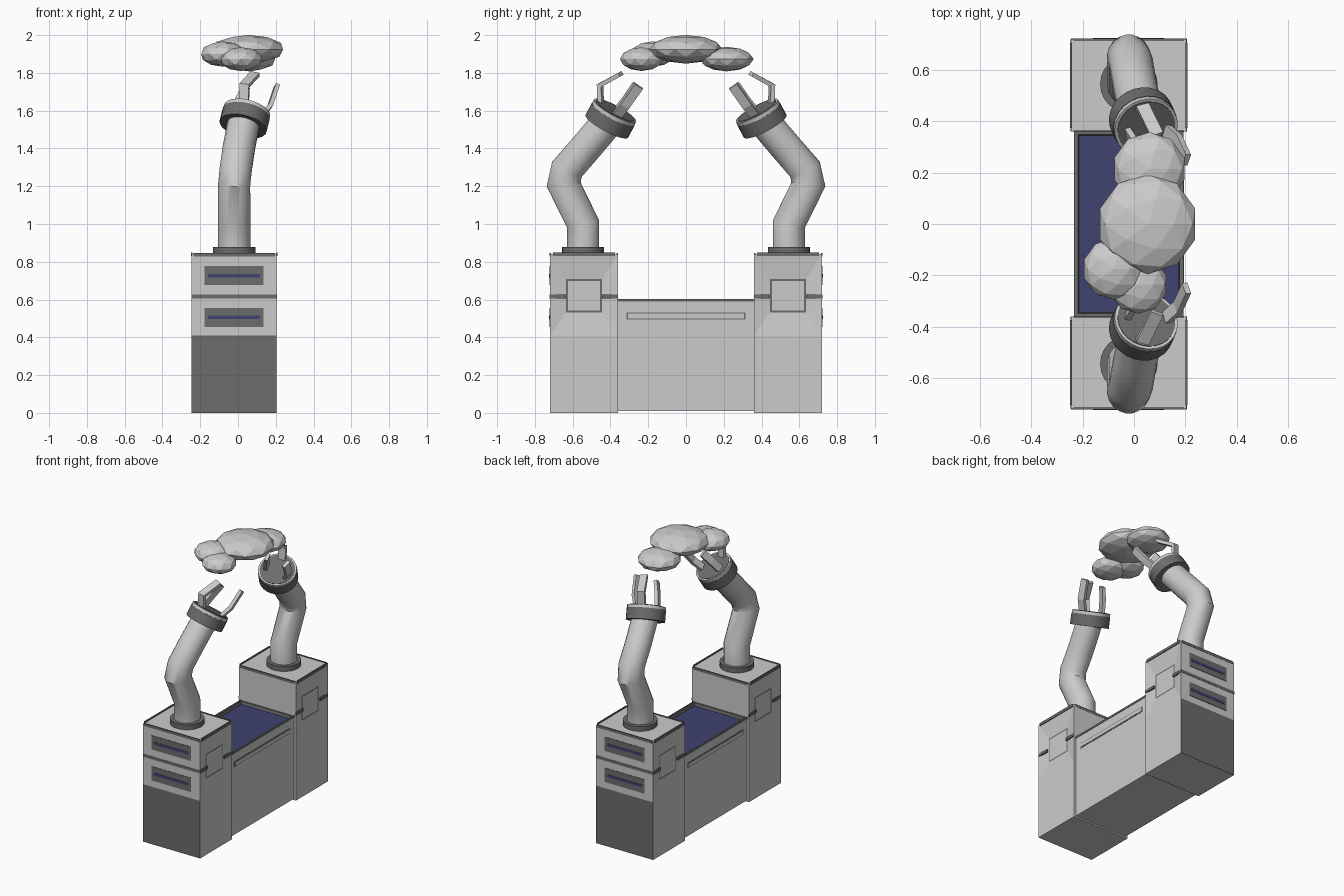
import bpy, bmesh, math
from mathutils import Vector, Matrix

if "Cube" in bpy.data.objects:
    bpy.data.objects.remove(bpy.data.objects["Cube"])


def mat(name, rgb):
    m = bpy.data.materials.new(name)
    m.diffuse_color = (*rgb, 1)
    m.use_nodes = True
    m.node_tree.nodes["Principled BSDF"].inputs["Base Color"].default_value = m.diffuse_color
    return m


GREY = mat("light_grey", (0.62, 0.62, 0.62))
DARK = mat("dark_trim", (0.15, 0.15, 0.15))
NAVY = mat("navy_panel", (0.05, 0.055, 0.16))
CX = -0.02  # centre line of the cabinet


def finish(bm, name, mats=(GREY,), smooth=False):
    bmesh.ops.recalc_face_normals(bm, faces=bm.faces)
    me = bpy.data.meshes.new(name)
    bm.to_mesh(me)
    bm.free()
    ob = bpy.data.objects.new(name, me)
    bpy.context.collection.objects.link(ob)
    for m in mats:
        me.materials.append(m)
    if smooth:
        bpy.ops.object.select_all(action='DESELECT')
        ob.select_set(True)
        bpy.context.view_layer.objects.active = ob
        bpy.ops.object.shade_smooth_by_angle(angle=math.radians(35))
    return ob


def box_bm(x0, x1, y0, y1, z0, z1):
    y0, y1 = sorted((y0, y1))
    bm = bmesh.new()
    c = Vector((x0 + x1, y0 + y1, z0 + z1)) / 2
    bmesh.ops.create_cube(bm, size=1, matrix=Matrix.Translation(c) @ Matrix.Diagonal((x1 - x0, y1 - y0, z1 - z0, 1)))
    bm.normal_update()
    return bm


def box(name, *dims, m=GREY):
    return finish(box_bm(*dims), name, (m,))


def disc(name, c, axis, r, h, m=GREY, n=24):
    bm = bmesh.new()
    rot = Vector((0, 0, 1)).rotation_difference(Vector(axis)).to_matrix().to_4x4()
    bmesh.ops.create_cone(bm, cap_ends=True, segments=n, radius1=r, radius2=r, depth=h,
                          matrix=Matrix.Translation(c) @ rot)
    return finish(bm, name, (m,), True)


def sweep(name, pts, side, wu, wv, n, smooth=False):
    """Loft an n-sided section along a mitred path."""
    pts = [Vector(p) for p in pts]
    bm, rings = bmesh.new(), []
    for i, p in enumerate(pts):
        a = (p - pts[max(i - 1, 0)]).normalized()
        b = (pts[min(i + 1, len(pts) - 1)] - p).normalized()
        t = (a + b).normalized()
        k = 1 / max(t.dot(b if b.length else a), 0.5)
        u = (side - t * side.dot(t)).normalized()
        v = t.cross(u)
        angs = [2 * math.pi * (j + 0.5) / n for j in range(n)]
        rings.append([bm.verts.new(p + u * wu * math.cos(g) + v * wv * k * math.sin(g)) for g in angs])
    for r, q in zip(rings, rings[1:]):
        for j in range(n):
            bm.faces.new((r[j], r[(j + 1) % n], q[(j + 1) % n], q[j]))
    bm.faces.new(rings[0])
    bm.faces.new(rings[-1])
    return finish(bm, name, (GREY,), smooth)


def inset(bm, f, t, depth=0.0, rim=None):
    r = bmesh.ops.inset_individual(bm, faces=[f], thickness=t, depth=depth, use_even_offset=True)
    if rim is not None:
        for g in r['faces']:
            g.material_index = rim


# middle trough with a sunken navy bed
bm = box_bm(-0.23, 0.19, -0.36, 0.36, 0.01, 0.60)
top = max(bm.faces, key=lambda f: f.calc_center_median().z)
inset(bm, top, 0.012, 0, 1)
inset(bm, top, 0.004, -0.02, 1)
top.material_index = 2
finish(bm, "middle_trough", (GREY, DARK, NAVY))
for sx, x in ((1, 0.19), (-1, -0.23)):
    for nm, w, d, m in (("slot_frame", 0.018, 0.002, DARK), ("slot_strip", 0.012, 0.004, GREY)):
        box(nm, x - d, x + d, -0.296 - w, 0.296 + w, 0.513 - w, 0.513 + w, m=m)
    box("trough_rim", x - 0.003, x + 0.003, -0.36, 0.36, 0.59, 0.603, m=DARK)

for s in (1, -1):
    # tower lower half: outer end is dark
    bm = box_bm(-0.245, 0.205, s * 0.36, s * 0.72, 0, 0.41)
    for f in bm.faces:
        if f.normal.y * s > 0.5:
            f.material_index = 1
    finish(bm, "tower_base", (GREY, DARK))
    # tower upper half: funnel-shaped side recess with square plate
    bm = box_bm(-0.245, 0.205, s * 0.36, s * 0.72, 0.41, 0.842)
    for f in [f for f in bm.faces if abs(f.normal.x) > 0.5]:
        inset(bm, f, 0.085, -0.015)
        for v in f.verts:
            v.co.z = 0.62 + (0.088 if v.co.z > 0.62 else -0.088)
        inset(bm, f, 0.009, 0, 1)
    finish(bm, "tower_head", (GREY, DARK))
    # trim along top edges and half-height bands
    for x in (-0.245, 0.205):
        box("top_trim", x - 0.004, x + 0.004, s * 0.375, s * 0.705, 0.83, 0.85, m=DARK)
        for y0, y1 in ((0.36, 0.445), (0.635, 0.72)):
            box("side_band", x - 0.008, x + 0.002, s * y0, s * y1, 0.606, 0.626, m=DARK) if x > 0 else \
                box("side_band", x - 0.002, x + 0.008, s * y0, s * y1, 0.606, 0.626, m=DARK)
    for y in (0.363, 0.718):
        box("end_trim", -0.235, 0.195, s * (y - 0.004), s * (y + 0.004), 0.828, 0.847, m=DARK)
    # drawer fronts on the outer end
    box("end_band", -0.245, 0.205, s * 0.715, s * 0.722, 0.606, 0.626, m=DARK)
    for z in (0.727, 0.506):
        box("drawer_slot", -0.178, 0.135, s * 0.715, s * 0.723, z - 0.05, z + 0.05, m=DARK)
        box("drawer_light", -0.16, 0.117, s * 0.715, s * 0.725, z - 0.009, z + 0.009, m=NAVY)

    # arm
    disc("arm_collar", (CX, s * 0.545, 0.858), (0, 0, 1), 0.112, 0.038, DARK)
    path = [(CX, 0.545, 0.85), (CX, 0.545, 1.0), (CX, 0.648, 1.21), (-0.012, 0.63, 1.29),
            (0.005, 0.53, 1.405), (0.03, 0.42, 1.535)]
    sweep("arm", [(x, s * y, z) for x, y, z in path], Vector((1, 0, 0)), 0.086, 0.086, 20, True)
    # wrist
    a = Vector((0.22, -s * 0.46, 0.86)).normalized()
    c = Vector((0.035, s * 0.402, 1.55))
    disc("wrist_ring", c, a, 0.128, 0.075, DARK)
    disc("wrist_lip", c + a * 0.047, a, 0.126, 0.022)
    disc("palm", c + a * 0.05, a, 0.115, 0.022, DARK)
    # bent gripper fingers
    for f in (((0.03, 0.45, 1.60), (0.035, 0.455, 1.735), (0.09, 0.345, 1.795)),
              ((0.115, 0.375, 1.56), (0.17, 0.325, 1.625), (0.205, 0.25, 1.73)),
              ((-0.03, 0.365, 1.59), (0.01, 0.305, 1.67), (0.05, 0.26, 1.735))):
        p = [Vector((x, s * y, z)) for x, y, z in f]
        r = (p[0] - c) - a * (p[0] - c).dot(a)
        sweep("finger", p, a.cross(r).normalized(), 0.036, 0.016, 4)

# floating cloud of faceted, flattened balls
for c, r in (((0.053, 0, 1.925), (0.195, 0.195, 0.076)),
             ((0.06, 0.215, 1.873), (0.143, 0.143, 0.065)),
             ((-0.08, -0.175, 1.90), (0.12, 0.12, 0.067)),
             ((0.016, -0.235, 1.873), (0.115, 0.115, 0.063))):
    bm = bmesh.new()
    bmesh.ops.create_icosphere(bm, subdivisions=2, radius=1,
                               matrix=Matrix.Translation(c) @ Matrix.Diagonal((*r, 1)))
    finish(bm, "cloud_puff")
